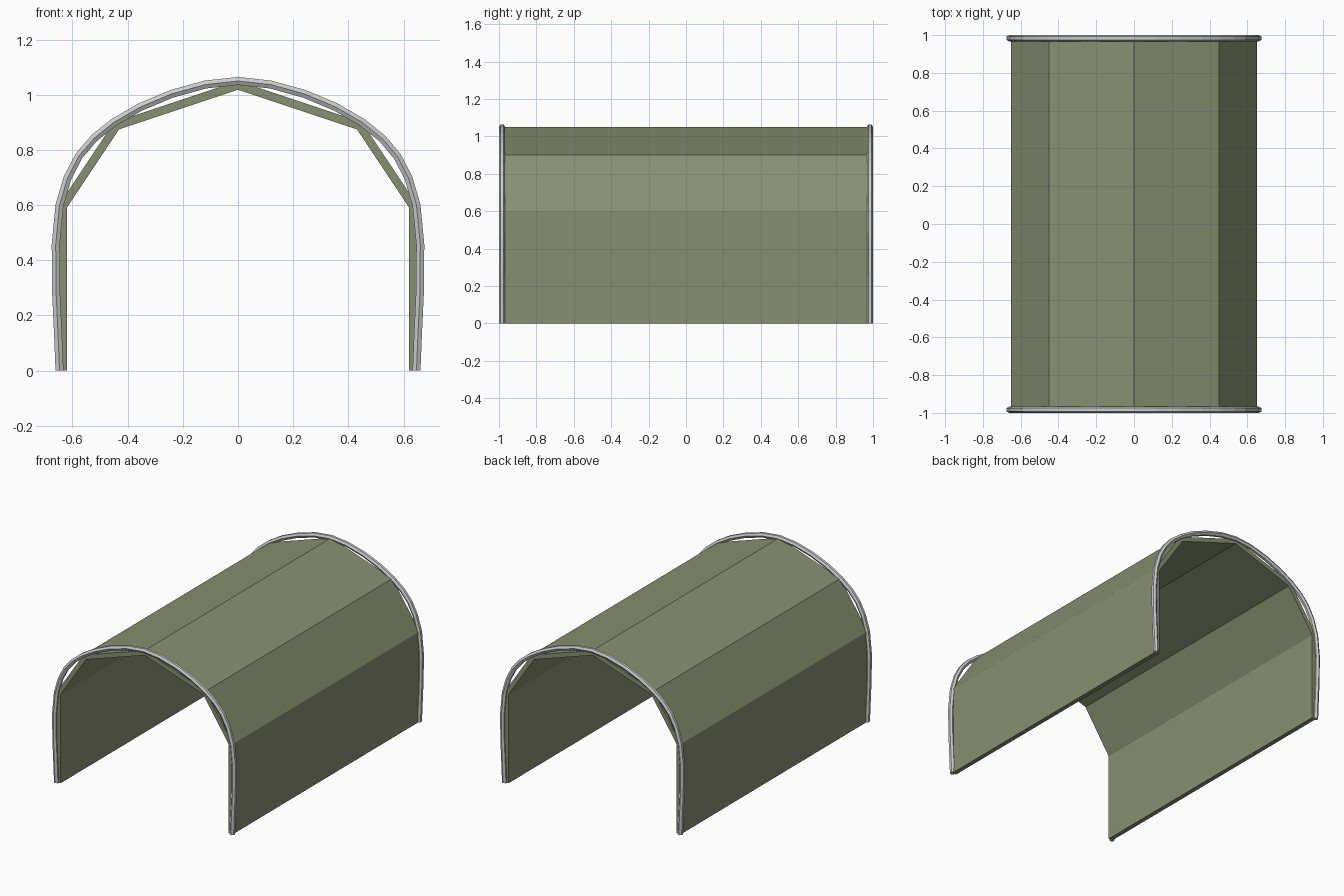
import bpy, bmesh
from math import cos, sin, pi
from mathutils import Vector

if "Cube" in bpy.data.objects:
    bpy.data.objects.remove(bpy.data.objects["Cube"])

HALF = [(0, 1.05), (0.45, 0.9), (0.65, 0.6), (0.65, 0)]


def mirrored(half):
    """Full left-to-right arch from its right half, as (x, z) vectors."""
    return [Vector((-x, z)) for x, z in reversed(half[1:])] + [Vector(p) for p in half]


def normals(pts):
    """Mitred outward normals of an open arch running left to right."""
    seg = [(b - a).normalized() for a, b in zip(pts, pts[1:])]
    seg = [Vector((-d.y, d.x)) for d in seg]
    out = [seg[0]]
    for a, b in zip(seg, seg[1:]):
        out.append((a + b) / (1 + a.dot(b)))
    return out + [seg[-1]]


def skin(name, rings):
    """Join closed rings of points into a capped solid."""
    bm = bmesh.new()
    rows = [[bm.verts.new(p) for p in r] for r in rings]
    n = len(rows[0])
    for a, b in zip(rows, rows[1:]):
        for i in range(n):
            j = (i + 1) % n
            bm.faces.new((a[i], a[j], b[j], b[i]))
    bm.faces.new(rows[0])
    bm.faces.new(rows[-1])
    bmesh.ops.recalc_face_normals(bm, faces=bm.faces)
    me = bpy.data.meshes.new(name)
    bm.to_mesh(me)
    bm.free()
    ob = bpy.data.objects.new(name, me)
    bpy.context.collection.objects.link(ob)
    return ob


# Folded canvas cover
arch = mirrored(HALF)
rings = []
for p, n in zip(arch, normals(arch)):
    q = p - n * 0.03
    rings.append([(p.x, -0.983, p.y), (p.x, 0.983, p.y),
                  (q.x, 0.983, q.y), (q.x, -0.983, q.y)])
cover = skin("canvas_cover", rings)
canvas = bpy.data.materials.new("canvas")
canvas.diffuse_color = (0.25, 0.28, 0.165, 1)
canvas.use_nodes = True
canvas.node_tree.nodes["Principled BSDF"].inputs["Base Color"].default_value = canvas.diffuse_color
cover.data.materials.append(canvas)


# Smooth hoop path through the cover's corners
def smooth_path(pts, steps=4):
    last = len(pts) - 1
    tan = [(pts[min(i + 1, last)] - pts[max(i - 1, 0)]) / 2 for i in range(last + 1)]
    path = []
    for i in range(last):
        for k in range(steps):
            t = k / steps
            path.append(pts[i] * (2*t**3 - 3*t*t + 1) + tan[i] * (t**3 - 2*t*t + t)
                        + pts[i + 1] * (3*t*t - 2*t**3) + tan[i + 1] * (t**3 - t*t))
    return path + [pts[-1]]


path = smooth_path(mirrored(HALF[:2] + [(0.647, 0.6), (0.647, 0)]))
norms = normals(path)
norms[0], norms[-1] = Vector((-1, 0)), Vector((1, 0))

# Tubular end hoops
R = 0.0167
for name, y in (("front_hoop", -1 + R), ("back_hoop", 1 - R)):
    rings = []
    for p, n in zip(path, norms):
        ring = []
        for k in range(6):
            a = k * pi / 3
            q = p + n * R * sin(a)
            ring.append((q.x, y + R * cos(a), q.y))
        rings.append(ring)
    skin(name, rings)
